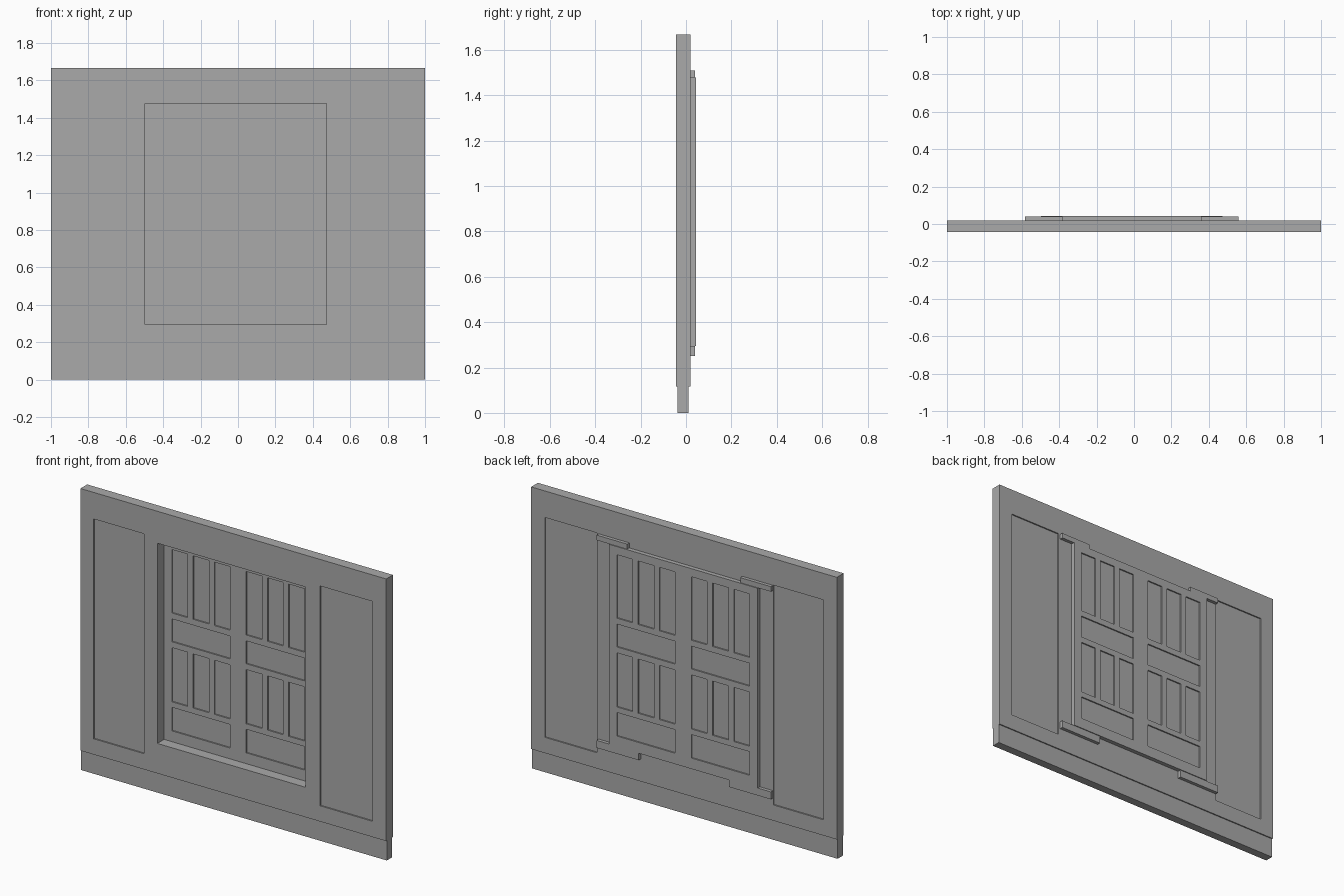
import bpy
import bmesh
from mathutils import Matrix, Vector

cube = bpy.data.objects.get("Cube")
if cube:
    bpy.data.objects.remove(cube, do_unlink=True)

grey = bpy.data.materials.new("plain_grey")
grey.use_nodes = True
grey.diffuse_color = (0.4, 0.4, 0.4, 1)
grey.node_tree.nodes["Principled BSDF"].inputs["Base Color"].default_value = (0.4, 0.4, 0.4, 1)

# Shared depths and the window opening
FRONT, BACK = -0.044, 0.019
FRAME_BACK = 0.044
RECESS = 0.008
LEFT, RIGHT, SILL, HEAD = -0.497, 0.472, 0.294, 1.478
MID = (LEFT + RIGHT) / 2


def boxes(name, spans):
    """One object from boxes given as (x0, x1, y0, y1, z0, z1)."""
    bm = bmesh.new()
    for x0, x1, y0, y1, z0, z1 in spans:
        centre = Vector((x0 + x1, y0 + y1, z0 + z1)) / 2
        size = Matrix.Diagonal((x1 - x0, y1 - y0, z1 - z0, 1))
        bmesh.ops.create_cube(bm, size=1, matrix=Matrix.Translation(centre) @ size)
    mesh = bpy.data.meshes.new(name)
    bm.to_mesh(mesh)
    bm.free()
    mesh.materials.append(grey)
    obj = bpy.data.objects.new(name, mesh)
    bpy.context.collection.objects.link(obj)
    return obj


def cut(obj, spans):
    """Subtract boxes from an object and bake the result."""
    cutter = boxes("cutter", spans)
    cutter.hide_render = True
    mod = obj.modifiers.new("cut", 'BOOLEAN')
    mod.operation, mod.solver, mod.object = 'DIFFERENCE', 'EXACT', cutter
    graph = bpy.context.evaluated_depsgraph_get()
    mesh = bpy.data.meshes.new_from_object(obj.evaluated_get(graph))
    obj.modifiers.clear()
    obj.data = mesh
    bpy.data.objects.remove(cutter, do_unlink=True)


def both_sides(rects, front, back):
    """Shallow recess cutters on the front and the back of a slab."""
    spans = []
    for x0, x1, z0, z1 in rects:
        spans.append((x0, x1, front - 0.02, front + RECESS, z0, z1))
        spans.append((x0, x1, back - RECESS, back + 0.02, z0, z1))
    return spans


# Wall with a window opening and two sunken side panels
wall = boxes("wall", [(-1, 1, FRONT, BACK, 0.117, 1.667)])
side_panels = [(-0.913, -0.585, 0.21, 1.51), (0.568, 0.91, 0.21, 1.51)]
cut(wall, both_sides(side_panels, FRONT, BACK) + [(LEFT, RIGHT, -0.1, 0.1, SILL, HEAD)])

# Slightly thinner base strip
boxes("base_strip", [(-1, 1, FRONT + 0.006, BACK - 0.007, 0, 0.117)])

# Window frame with two leaves of sunken panes
frame = boxes("window_frame", [(LEFT, RIGHT, BACK, FRAME_BACK, SILL, HEAD)])
PANE, GAP, INNER = 0.103, 0.036, 0.053
OUTER = INNER + 3 * PANE + 2 * GAP
panes = []
for side in (-1, 1):
    for low, high in ((1.055, 1.43), (0.53, 0.85)):
        for i in range(3):
            a = INNER + i * (PANE + GAP)
            x0, x1 = sorted((MID + side * a, MID + side * (a + PANE)))
            panes.append((x0, x1, low, high))
    for low, high in ((0.885, 1.02), (0.358, 0.497)):
        x0, x1 = sorted((MID + side * INNER, MID + side * OUTER))
        panes.append((x0, x1, low, high))
cut(frame, both_sides(panes, BACK, FRAME_BACK))

# Retaining blocks at the four corners of the frame
for level, z0, z1, length in (("upper", HEAD, 1.508, 0.2), ("lower", 0.25, SILL, 0.275)):
    for name, side in (("right", -1), ("left", 1)):
        end = MID + side * 0.57
        x0, x1 = sorted((end, end - side * length))
        boxes(f"{level}_{name}_block", [(x0, x1, BACK, 0.039, z0, z1)])
